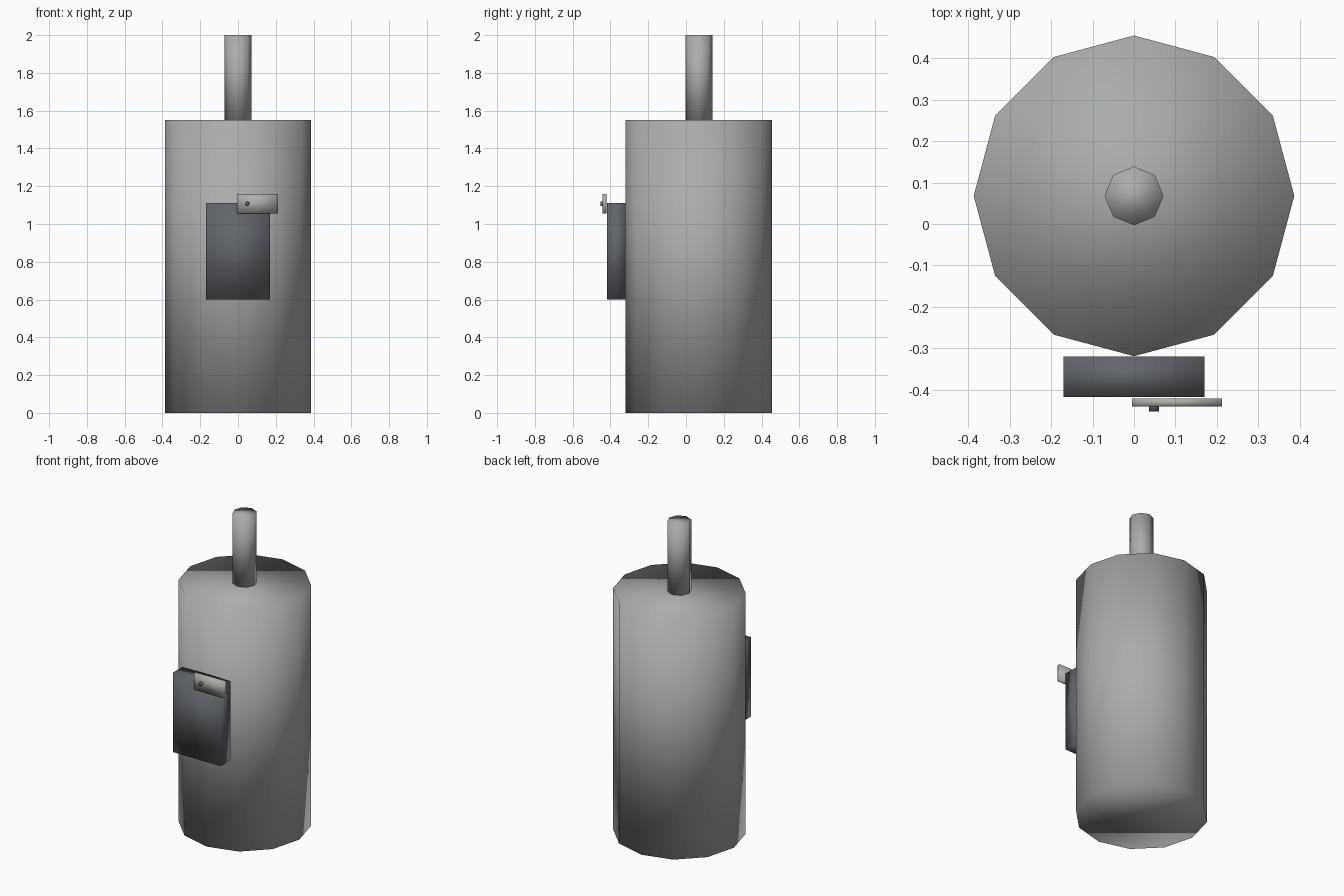
import bpy
import math

cube = bpy.data.objects.get("Cube")
if cube:
    bpy.data.objects.remove(cube, do_unlink=True)


def make_material(name, rgb):
    mat = bpy.data.materials.new(name)
    mat.use_nodes = True
    mat.diffuse_color = (*rgb, 1)
    mat.node_tree.nodes["Principled BSDF"].inputs["Base Color"].default_value = (*rgb, 1)
    return mat


tank_grey = make_material("tank grey", (0.40, 0.42, 0.41))
dark_grey = make_material("dark slate grey", (0.12, 0.13, 0.145))
latch_grey = make_material("latch grey", (0.42, 0.42, 0.40))


def finish(name, mat):
    obj = bpy.context.object
    obj.name = name
    obj.data.materials.append(mat)
    bpy.ops.object.transform_apply(location=False, rotation=True, scale=True)
    bpy.ops.object.shade_smooth()
    return obj


def cylinder(name, mat, sides, radius, depth, centre, tilt=0):
    bpy.ops.mesh.primitive_cylinder_add(
        vertices=sides, radius=radius, depth=depth, location=centre, rotation=(tilt, 0, 0))
    return finish(name, mat)


def box(name, mat, low, high):
    centre = [(a + b) / 2 for a, b in zip(low, high)]
    bpy.ops.mesh.primitive_cube_add(size=1, location=centre)
    bpy.context.object.scale = [b - a for a, b in zip(low, high)]
    return finish(name, mat)


# Tank body and the pipe on its top
cylinder("tank_body", tank_grey, 12, 0.387, 1.55, (0, 0.068, 0.775))
cylinder("top_pipe", tank_grey, 8, 0.071, 0.45, (0, 0.068, 1.775))

# Control box on the front, with its swinging latch and pin
box("control_box", dark_grey, (-0.17, -0.418, 0.60), (0.17, -0.32, 1.11))
box("latch_plate", latch_grey, (-0.005, -0.441, 1.055), (0.212, -0.421, 1.16))
cylinder("latch_pin", dark_grey, 8, 0.012, 0.03, (0.048, -0.438, 1.108), math.pi / 2)
